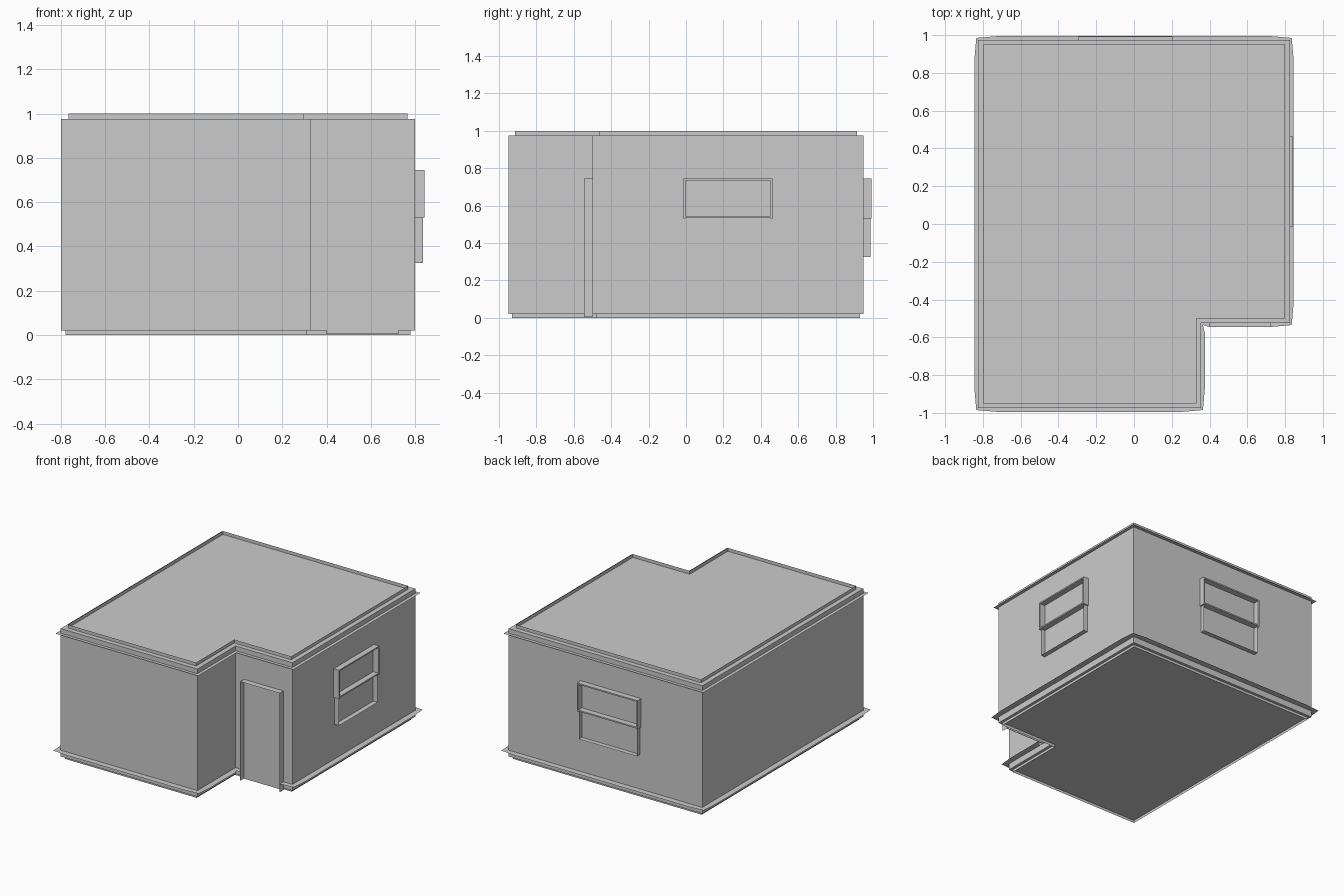
import bpy
from mathutils import Vector

if "Cube" in bpy.data.objects:
    bpy.data.objects.remove(bpy.data.objects["Cube"])

grey = bpy.data.materials.new("plain_grey")
grey.diffuse_color = (0.6, 0.6, 0.6, 1)
grey.use_nodes = True
grey.node_tree.nodes["Principled BSDF"].inputs["Base Color"].default_value = grey.diffuse_color

# L-shaped plan, counter-clockwise
PLAN = [Vector(p) for p in ((-0.8, -0.95), (0.33, -0.95), (0.33, -0.5),
                            (0.8, -0.5), (0.8, 0.95), (-0.8, 0.95))]
N = len(PLAN)
DOOR_EDGE, DOOR_L, DOOR_R, DOOR_TOP = 2, 0.40, 0.725, 0.745


def make(name, verts, faces):
    me = bpy.data.meshes.new(name)
    me.from_pydata([tuple(v) for v in verts], [], faces)
    me.materials.append(grey)
    ob = bpy.data.objects.new(name, me)
    bpy.context.collection.objects.link(ob)
    return ob


def normal(i):
    d = (PLAN[(i + 1) % N] - PLAN[i]).normalized()
    return Vector((d.y, -d.x))


def offset(d):
    """Plan moved outward by d."""
    return [PLAN[i] + (normal(i) + normal(i - 1)) * d for i in range(N)]


def band(name, d, z0, z1, caps=False):
    """Vertical strip following the plan, optionally closed."""
    pts = offset(d)
    verts = [(p.x, p.y, z) for z in (z0, z1) for p in pts]
    faces = [(i, (i + 1) % N, (i + 1) % N + N, i + N) for i in range(N)]
    if caps:
        faces += [tuple(range(N))[::-1], tuple(range(N, 2 * N))]
    return make(name, verts, faces)


def ledge(name, z, d_corner, d_mid, gap):
    """Thin horizontal trim, a little narrower at the corners."""
    outer, verts, faces = offset(d_corner), [], []
    for i in range(N):
        a, b = PLAN[i], PLAN[(i + 1) % N]
        n, t = normal(i), (b - a).normalized()
        at_door = gap and i == DOOR_EDGE
        p = a + t * (DOOR_L - a.x if at_door else 0.08)
        q = a + t * (DOOR_R - a.x) if at_door else b - t * 0.08
        inner = [a, p, q, b]
        rim = [outer[i], p + n * d_mid, q + n * d_mid, outer[(i + 1) % N]]
        for k in range(3):
            if at_door and k == 1:
                continue
            s = len(verts)
            verts += [(v.x, v.y, z) for v in (inner[k], rim[k], rim[k + 1], inner[k + 1])]
            faces.append((s, s + 1, s + 2, s + 3))
    return make(name, verts, faces)


def fins(name, place, path, depth):
    """Thin sheets standing out from a wall along a path of (u, z)."""
    n = len(path)
    verts = [place(u, w, z) for w in (0, depth) for u, z in path]
    return make(name, verts, [(i, i + 1, i + 1 + n, i + n) for i in range(n - 1)])


def bar(name, place, u0, u1, z0, z1, depth):
    """Solid frame bar standing out from a wall."""
    verts = [place(u, w, z) for w in (0, depth) for u, z in
             ((u0, z0), (u1, z0), (u1, z1), (u0, z1))]
    return make(name, verts, [(4, 5, 6, 7), (3, 2, 1, 0), (0, 1, 5, 4),
                              (1, 2, 6, 5), (2, 3, 7, 6), (3, 0, 4, 7)])


def window(name, place, half):
    h = half - 0.01
    fins(name + "_lower_frame", place,
         [(-h, 0.54), (-h, 0.325), (h, 0.325), (h, 0.54)], 0.036)
    for side, u in (("left", -half), ("right", h)):
        bar(f"{name}_{side}_bar", place, u, u + 0.01, 0.53, 0.745, 0.043)
    bar(name + "_top_bar", place, -h, h, 0.735, 0.745, 0.043)
    bar(name + "_middle_bar", place, -h, h, 0.535, 0.545, 0.043)


# Main body, roof rim and foundation skirt
band("walls", 0, 0.02, 0.975, caps=True)
band("roof_rim", -0.035, 0.975, 1.0)
band("foundation_skirt", -0.02, 0.0, 0.02)

# Horizontal trims
ledge("base_ledge", 0.067, 0.035, 0.045, True)
ledge("roof_ledge", 0.94, 0.025, 0.025, False)

# Door with projecting frame in the recessed corner
front = lambda u, w, z: (u, -0.5 - w, z)
fins("door_frame", front, [(DOOR_L, 0.005), (DOOR_L, DOOR_TOP),
                           (DOOR_R, DOOR_TOP), (DOOR_R, 0.005)], 0.045)
bar("door_panel", front, DOOR_L, DOOR_R, 0.005, DOOR_TOP, 0.003)

# Windows on the right and back walls
window("right_window", lambda u, w, z: (0.8 + w, 0.225 + u, z), 0.238)
window("back_window", lambda u, w, z: (-0.045 - u, 0.95 + w, z), 0.25)
